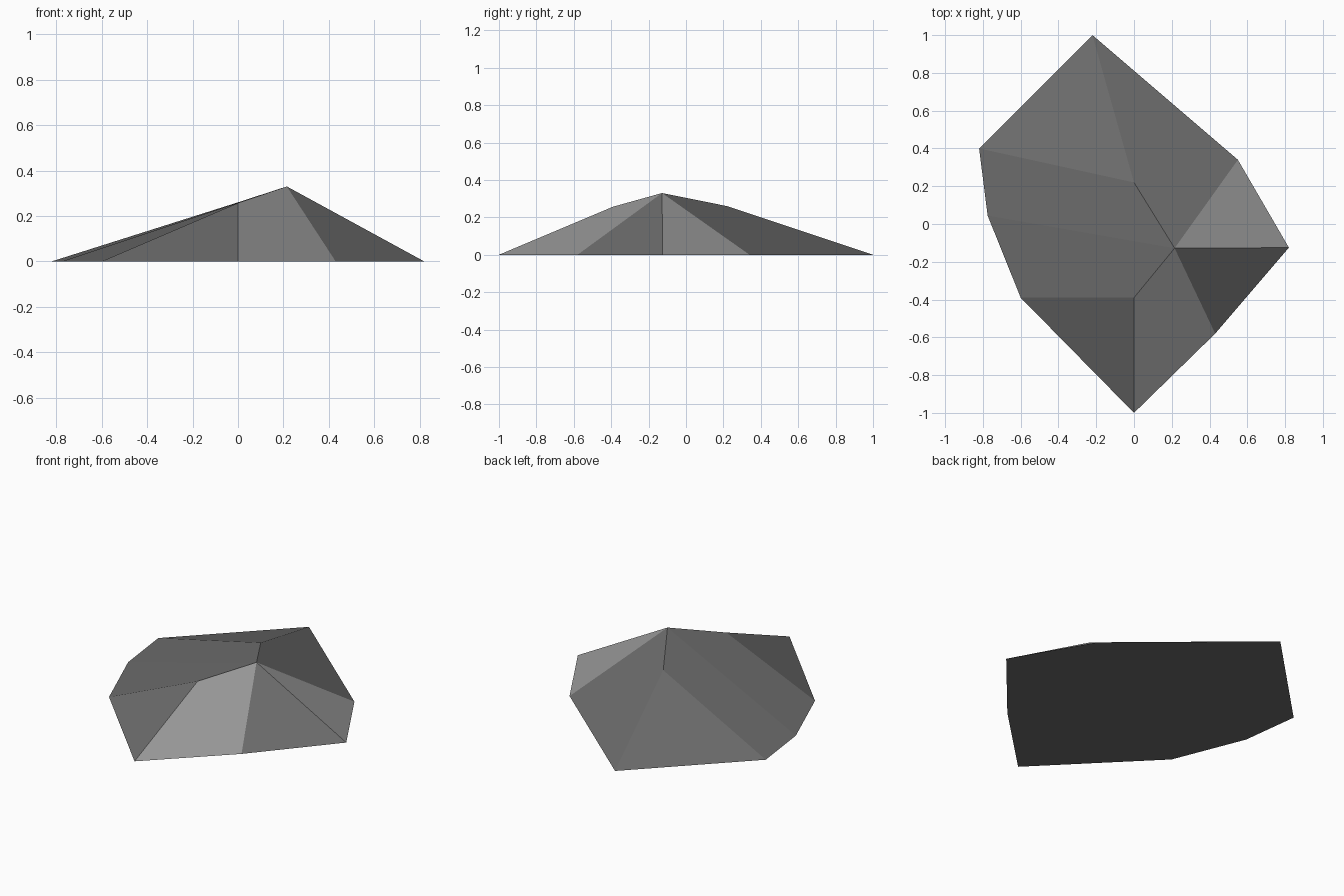
import bpy
import bmesh

if "Cube" in bpy.data.objects:
    bpy.data.objects.remove(bpy.data.objects["Cube"])


def make_material(name, value):
    m = bpy.data.materials.new(name)
    m.diffuse_color = (value, value, value, 1)
    m.use_nodes = True
    m.node_tree.nodes["Principled BSDF"].inputs["Base Color"].default_value = m.diffuse_color
    return m


# Ground outline (clockwise from the back tip) and the bent ridge line
outline = [(-0.22, 1.0), (0.55, 0.34), (0.82, -0.125), (0.43, -0.58),
           (0.0, -1.0), (-0.60, -0.39), (-0.775, 0.045), (-0.82, 0.40)]
ridge = [(0.0, 0.22, 0.26), (0.215, -0.128, 0.33), (0.0, -0.39, 0.257)]
# Ridge points met by the slope above each outline edge
slopes = [(1, 0), (1,), (1,), (2, 1), (2,), (1, 2), (0, 1), (0,)]
LIGHT_SLOPES = {1, 3}

bm = bmesh.new()
base = [bm.verts.new((x, y, 0)) for x, y in outline]
top = [bm.verts.new(p) for p in ridge]

# Flat underside
bm.faces.new(base)

# Sloping facets from the outline up to the ridge
for i, peaks in enumerate(slopes):
    a, b = base[i], base[(i + 1) % len(base)]
    # peaks run from the end of the edge back to its start
    order = list(peaks)
    if len(order) == 2:
        order.sort(key=lambda k: (top[k].co - b.co).length - (top[k].co - a.co).length)
    face = bm.faces.new([a, b] + [top[k] for k in order])
    face.material_index = 1 if i in LIGHT_SLOPES else 0

bmesh.ops.recalc_face_normals(bm, faces=bm.faces)
mesh = bpy.data.meshes.new("rock")
bm.to_mesh(mesh)
bm.free()
mesh.materials.append(make_material("dark grey stone", 0.15))
mesh.materials.append(make_material("light grey stone", 0.31))
rock = bpy.data.objects.new("rock", mesh)
bpy.context.collection.objects.link(rock)
